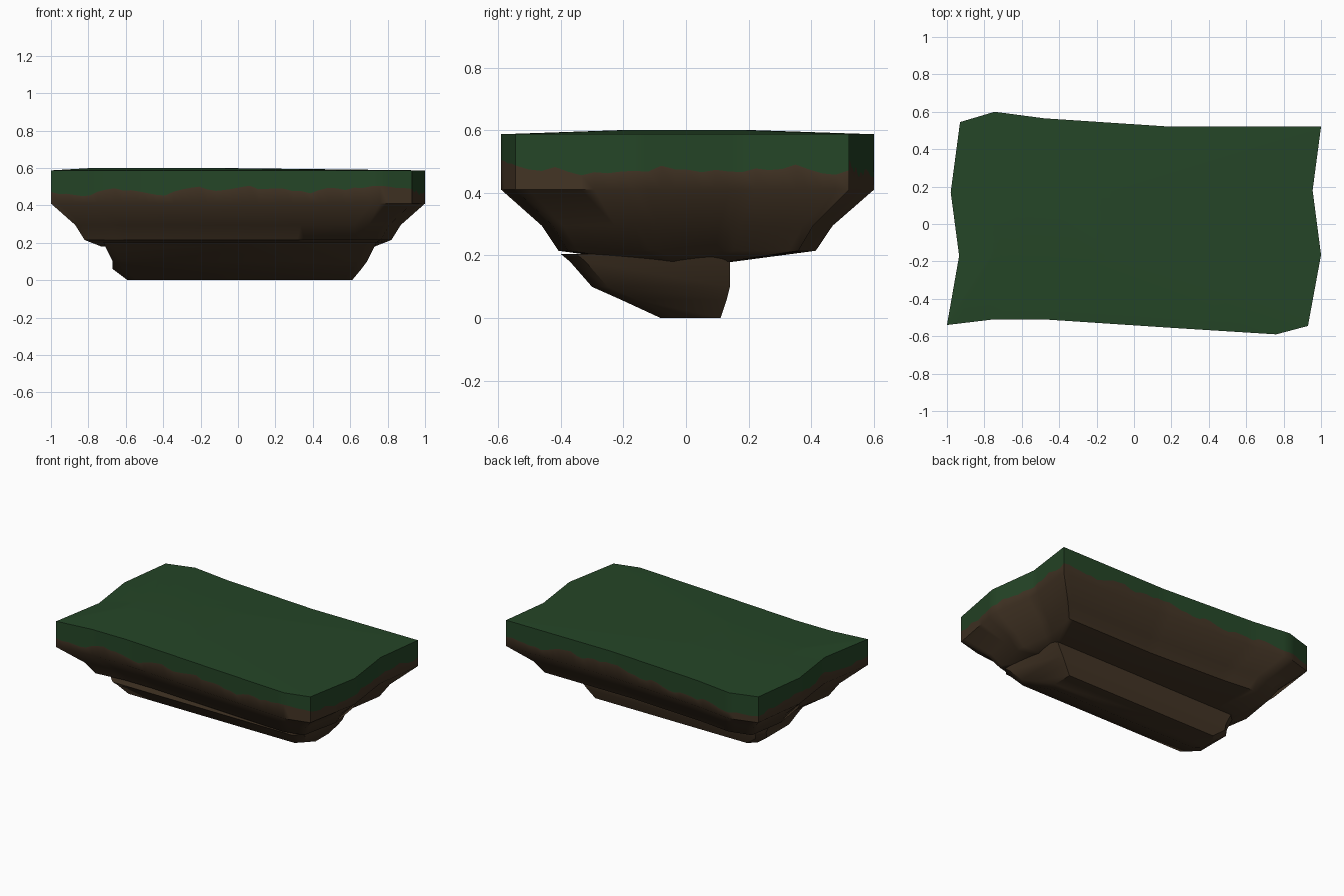
import bpy, bmesh, random, math
from mathutils import Vector

random.seed(4)
if "Cube" in bpy.data.objects:
    bpy.data.objects.remove(bpy.data.objects["Cube"])


def material(name, colour):
    m = bpy.data.materials.new(name)
    m.use_nodes = True
    m.diffuse_color = (*colour, 1)
    m.node_tree.nodes["Principled BSDF"].inputs["Base Color"].default_value = (*colour, 1)
    return m


GRASS = material("grass green", (0.018, 0.060, 0.020))
SOIL = material("soil brown", (0.055, 0.034, 0.018))


def loft(bm, rings, mat_index=0):
    """Bridge successive rings of vertices, ordered from top to bottom."""
    for a, b in zip(rings, rings[1:]):
        n = len(a)
        for i in range(n):
            j = (i + 1) % n
            bm.faces.new((a[i], b[i], b[j], a[j])).material_index = mat_index


def finish(bm, name, mats, angle):
    bmesh.ops.recalc_face_normals(bm, faces=bm.faces)
    mesh = bpy.data.meshes.new(name)
    bm.to_mesh(mesh)
    bm.free()
    for m in mats:
        mesh.materials.append(m)
    ob = bpy.data.objects.new(name, mesh)
    bpy.context.collection.objects.link(ob)
    bpy.ops.object.select_all(action="DESELECT")
    ob.select_set(True)
    bpy.context.view_layer.objects.active = ob
    bpy.ops.object.shade_smooth_by_angle(angle=math.radians(angle))


# Irregular slab outline, counter-clockwise, resampled into short steps
corners = [(-1, -.54), (-.75, -.51), (-.48, -.51), (.2, -.555), (.76, -.59),
           (.93, -.545), (1, -.165), (.955, .18), (1, .52), (.2, .52),
           (-.48, .565), (-.745, .6), (-.93, .545), (-.98, .17), (-.935, -.17)]
outline = []
for p, q in zip(corners, corners[1:] + corners[:1]):
    p, q = Vector(p), Vector(q)
    steps = max(2, round((q - p).length / .045))
    outline += [p.lerp(q, k / steps) for k in range(steps)]

# Island slab: domed grass top, ragged grass edge, stepped soil sides
bm = bmesh.new()


def ring(sx, sy, z, dx=0):
    return [bm.verts.new((p.x * sx + dx, p.y * sy, z)) for p in outline]


crown = ring(.33, .36, .6, -.45)
rim = ring(1, 1, .587)
edge = ring(1, 1, .48)
level = .48
for v in edge:
    level += random.uniform(-.016, .016) + (.48 - level) * .25
    v.co.z = min(.505, max(.45, level))
bm.faces.new(crown)
loft(bm, [crown, rim, edge])
under = ring(.73, .25, .18)
loft(bm, [edge, ring(1, 1, .41), ring(.87, .78, .295), ring(.82, .69, .215), under], 1)
bm.faces.new(under).material_index = 1
finish(bm, "island_slab", [GRASS, SOIL], 50)

# Lower rock: keel pushed towards the front, steep at the back
bm = bmesh.new()
levels = [(.205, -.72, .74, -.4, .14), (.18, -.71, .73, -.37, .14),
          (.1, -.67, .69, -.3, .14), (.06, -.67, .66, -.21, .13),
          (0, -.59, .61, -.08, .11)]
rings = []
for z, x0, x1, y0, y1 in levels:
    c = .05
    pts = [(x0 + c, y0), (x1 - c, y0), (x1, y0 + c), (x1, y1),
           (x0 + c, y1), (x0, y1 - c), (x0, y0 + c)]
    rings.append([bm.verts.new((x, y, z)) for x, y in pts])
loft(bm, rings)
bm.faces.new(rings[0])
bm.faces.new(rings[-1])
finish(bm, "lower_rock", [SOIL], 40)
